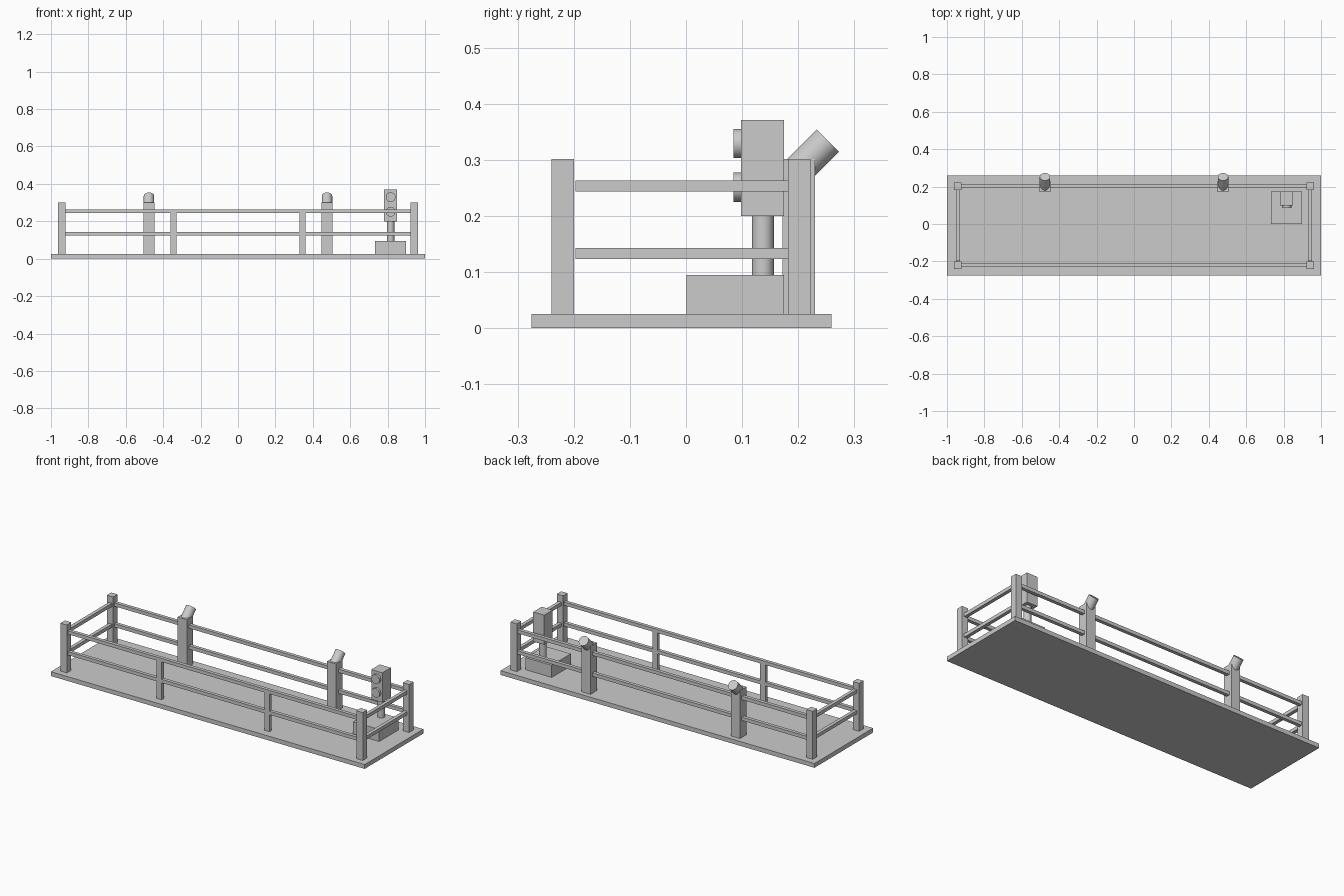
import bpy, math
from mathutils import Vector

if "Cube" in bpy.data.objects:
    bpy.data.objects.remove(bpy.data.objects["Cube"])


def box(name, x, y, z):
    """Axis-aligned box from (min, max) pairs."""
    lo, hi = Vector((x[0], y[0], z[0])), Vector((x[1], y[1], z[1]))
    bpy.ops.mesh.primitive_cube_add(size=1, location=(lo + hi) / 2)
    ob = bpy.context.object
    ob.name = name
    ob.scale = hi - lo
    bpy.ops.object.transform_apply(location=False, rotation=False, scale=True)
    return ob


def rod(name, start, end, radius):
    """Smooth cylinder between two points."""
    a, b = Vector(start), Vector(end)
    bpy.ops.mesh.primitive_cylinder_add(vertices=48, radius=radius, depth=(b - a).length,
                                        location=(a + b) / 2)
    ob = bpy.context.object
    ob.name = name
    ob.rotation_euler = (b - a).to_track_quat('Z', 'Y').to_euler()
    bpy.ops.object.shade_smooth_by_angle(angle=math.radians(40))
    return ob


def span(c, w):
    return (c - w / 2, c + w / 2)


FLOOR = 0.025
POST_X, FRONT_Y, BACK_Y = 0.943, -0.22, 0.202
RAIL = 0.02
RAIL_Z = {"lower": 0.133, "upper": 0.253}

# Platform slab
box("platform", (-1, 1), (-0.275, 0.259), (0, FLOOR))

# Corner posts
for sx, side in ((-1, "left"), (1, "right")):
    for y, end in ((FRONT_Y, "front"), (BACK_Y, "back")):
        box(f"corner_post_{end}_{side}", span(sx * POST_X, 0.04), span(y, 0.04), (FLOOR, 0.301))

# Two levels of railing on all four sides
for level, z in RAIL_Z.items():
    for y, end in ((FRONT_Y + 0.002, "front"), (BACK_Y + 0.002, "back")):
        box(f"{level}_rail_{end}", (-0.924, 0.924), span(y, RAIL), span(z, RAIL))
    for sx, side in ((-1, "left"), (1, "right")):
        box(f"{level}_rail_{side}", span(sx * 0.941, RAIL), (-0.197, 0.183), span(z, RAIL))

for sx, side in ((-1, "left"), (1, "right")):
    # Slim uprights along the front railing
    box(f"front_upright_{side}", span(sx * 0.344, 0.033), span(FRONT_Y + 0.002, RAIL),
        (FLOOR, 0.244))
    # Thick back posts with tilted lamps
    box(f"lamp_post_{side}", span(sx * 0.476, 0.058), (0.172, 0.23), (FLOOR, 0.301))
    rod(f"lamp_{side}", (sx * 0.476, 0.2, 0.2815), (sx * 0.476, 0.2525, 0.334), 0.028)

# Signal: plinth, pole, head and two lenses
SX = 0.816
box("signal_plinth", span(SX, 0.166), (0.001, 0.175), (FLOOR, 0.095))
rod("signal_pole", (SX, 0.137, 0.09), (SX, 0.137, 0.205), 0.0195)
box("signal_head", span(SX, 0.07), (0.098, 0.175), (0.2, 0.371))
for name, z in (("upper", 0.329), ("lower", 0.251)):
    rod(f"signal_lens_{name}", (SX, 0.105, z), (SX, 0.085, z), 0.026)
